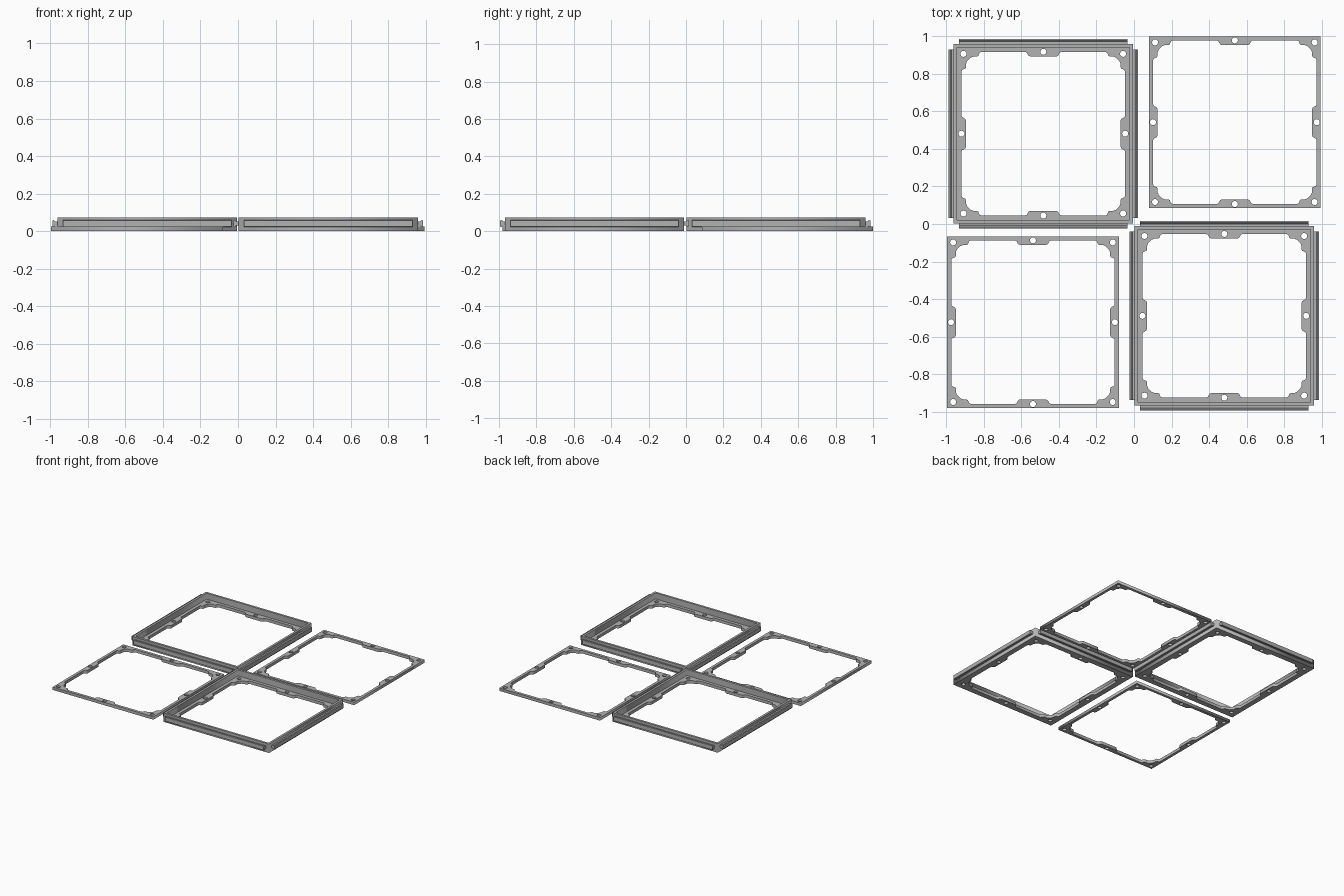
import bpy, bmesh, math
from mathutils import Matrix, Vector

cube = bpy.data.objects.get("Cube")
if cube:
    bpy.data.objects.remove(cube)

grey = bpy.data.materials.new("plain_grey")
grey.use_nodes = True
COLOUR = (0.45, 0.45, 0.45, 1)
grey.diffuse_color = COLOUR
grey.node_tree.nodes["Principled BSDF"].inputs["Base Color"].default_value = COLOUR

PLATE = 0.457      # half size of the clamp plate
WALL = 0.478       # half size of the thick frame
RAIL_HALF = 0.448  # half length of a side rail
LIP = 0.024        # plate and lip thickness
HEIGHT = 0.073


def square(h):
    return [(-h, -h), (h, -h), (h, h), (-h, h)]


def circle(x, y, r, n=20):
    return [(x + r * math.cos(2 * math.pi * i / n),
             y + r * math.sin(2 * math.pi * i / n)) for i in range(n)]


def spin(points):
    """Repeat points around the four sides."""
    out = []
    for x, y in points:
        out += [(x, y), (-y, x), (-x, -y), (y, -x)]
    return out


def slab(name, outlines, z0, z1, centre):
    """Extrude flat outlines (the first is outer, the rest are holes)."""
    curve = bpy.data.curves.new(name, 'CURVE')
    curve.dimensions = '2D'
    curve.fill_mode = 'BOTH'
    curve.extrude = (z1 - z0) / 2
    for pts in outlines:
        spline = curve.splines.new('POLY')
        spline.points.add(len(pts) - 1)
        for p, (x, y) in zip(spline.points, pts):
            p.co = (x, y, 0, 1)
        spline.use_cyclic_u = True
    temp = bpy.data.objects.new(name + "_outline", curve)
    bpy.context.collection.objects.link(temp)
    deps = bpy.context.evaluated_depsgraph_get()
    mesh = bpy.data.meshes.new_from_object(temp.evaluated_get(deps))
    bpy.data.objects.remove(temp)
    mesh.materials.clear()
    mesh.materials.append(grey)
    obj = bpy.data.objects.new(name, mesh)
    obj.location = (centre[0], centre[1], (z0 + z1) / 2)
    bpy.context.collection.objects.link(obj)
    return obj


def tabbed_opening():
    """Inner outline with corner lugs and a tab in the middle of each side."""
    # (distance along side from its corner, depth from the outer edge)
    half = [(0.061, 0.061), (0.07, 0.052), (0.085, 0.046), (0.103, 0.046),
            (0.111, 0.042), (0.114, 0.033), (0.118, 0.025), (0.126, 0.022),
            (PLATE - 0.095, 0.022), (PLATE - 0.088, 0.025),
            (PLATE - 0.083, 0.034), (PLATE - 0.078, 0.042), (PLATE - 0.069, 0.046)]
    side = [(a - PLATE, d - PLATE) for a, d in half]
    side += [(-x, y) for x, y in reversed(side[1:])]
    loop = []
    for k in range(4):
        turn = Matrix.Rotation(k * math.pi / 2, 2)
        loop += [tuple(turn @ Vector(p)) for p in side]
    return loop


def plate_outlines(outer):
    holes = spin([(PLATE - 0.032, PLATE - 0.032), (PLATE - 0.021, 0)])
    return [square(outer), tabbed_opening()] + [circle(x, y, 0.016) for x, y in holes]


def rail(name, centre, angle):
    """Flared side rail extruded along one side of a thick frame."""
    mid = 0.041
    upper = [(-0.003, 0.011), (0.012, 0.011), (0.019, 0.019), (0.027, 0.016)]
    profile = [(o, mid + z) for o, z in upper]
    profile += [(o, mid - z) for o, z in reversed(upper)]
    bm = bmesh.new()
    face = bm.faces.new([bm.verts.new((WALL + o, -RAIL_HALF, z)) for o, z in profile])
    ext = bmesh.ops.extrude_face_region(bm, geom=[face])
    verts = [v for v in ext["geom"] if isinstance(v, bmesh.types.BMVert)]
    bmesh.ops.translate(bm, verts=verts, vec=(0, 2 * RAIL_HALF, 0))
    bmesh.ops.recalc_face_normals(bm, faces=bm.faces)
    mesh = bpy.data.meshes.new(name)
    bm.to_mesh(mesh)
    bm.free()
    mesh.materials.append(grey)
    obj = bpy.data.objects.new(name, mesh)
    obj.location = (centre[0], centre[1], 0)
    obj.rotation_euler.z = angle
    bpy.context.collection.objects.link(obj)


# Flat clamp plates
for name, centre in (("back_left_plate", (0.537, 0.542)),
                     ("front_right_plate", (-0.538, -0.523))):
    slab(name, plate_outlines(PLATE), 0, LIP, centre)

# Thick frames: bottom lip, upright wall and four side rails
for name, centre in (("back_right_frame", (-0.483, 0.481)),
                     ("front_left_frame", (0.481, -0.489))):
    slab(name + "_lip", plate_outlines(WALL), 0, LIP, centre)
    slab(name + "_wall", [square(WALL), square(PLATE + 0.003)], LIP, HEIGHT, centre)
    for k, side in enumerate(("left", "back", "right", "front")):
        rail(f"{name}_{side}_rail", centre, k * math.pi / 2)
